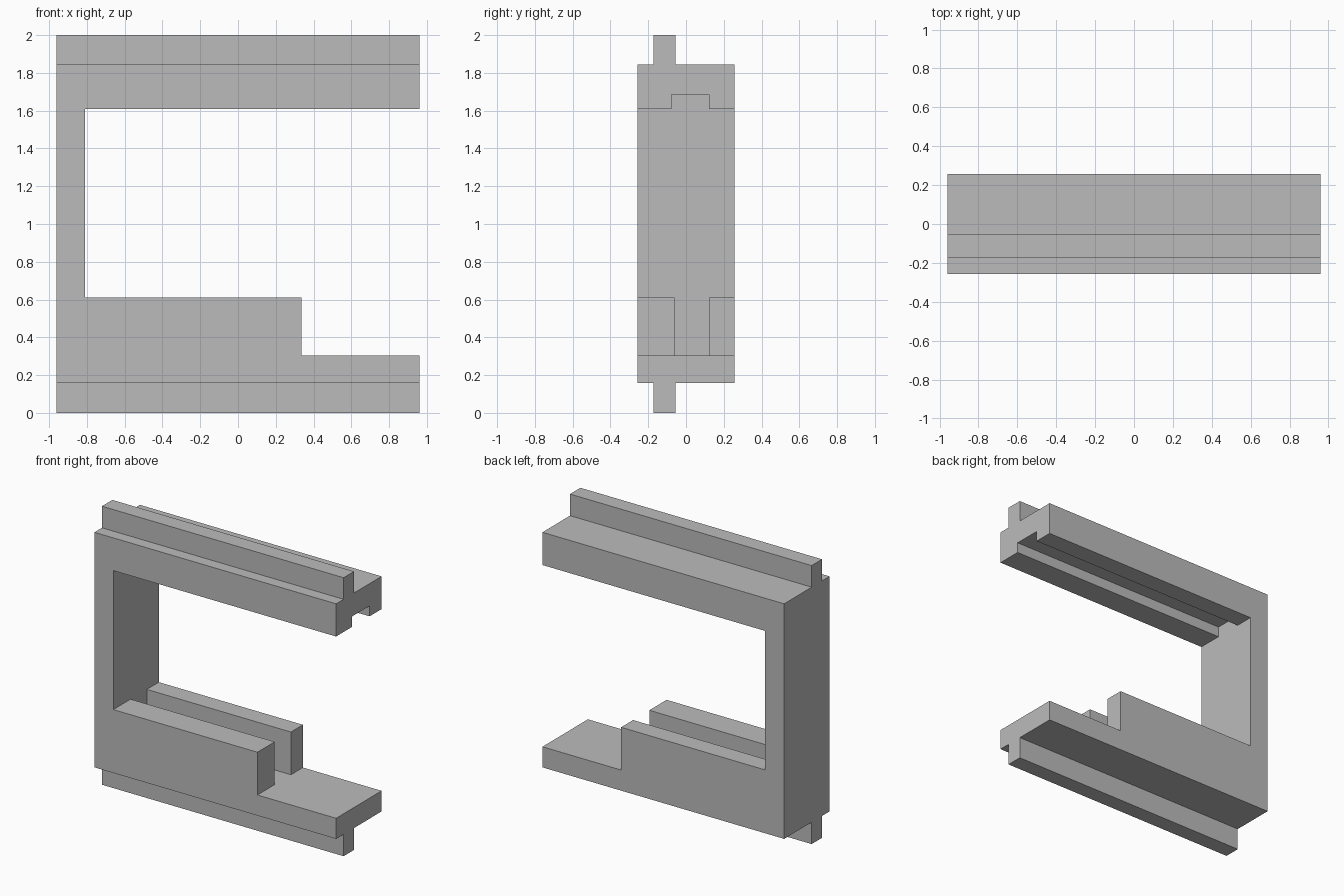
import bpy
import bmesh

cube = bpy.data.objects.get("Cube")
if cube:
    bpy.data.objects.remove(cube, do_unlink=True)

grey = bpy.data.materials.new("plain grey")
grey.use_nodes = True
colour = (0.5, 0.5, 0.5, 1)
grey.diffuse_color = colour
grey.node_tree.nodes["Principled BSDF"].inputs["Base Color"].default_value = colour


def extrude(name, outline, y0, y1):
    """Extrude a front outline of (x, z) points from y0 to y1."""
    bm = bmesh.new()
    face = bm.faces.new([bm.verts.new((x, y0, z)) for x, z in outline])
    result = bmesh.ops.extrude_face_region(bm, geom=[face])
    verts = [v for v in result["geom"] if isinstance(v, bmesh.types.BMVert)]
    bmesh.ops.translate(bm, verts=verts, vec=(0, y1 - y0, 0))
    bmesh.ops.recalc_face_normals(bm, faces=bm.faces)
    mesh = bpy.data.meshes.new(name)
    bm.to_mesh(mesh)
    bm.free()
    mesh.materials.append(grey)
    obj = bpy.data.objects.new(name, mesh)
    bpy.context.collection.objects.link(obj)
    return obj


def bar(name, x, y, z):
    return extrude(name, [(x[0], z[0]), (x[1], z[0]), (x[1], z[1]), (x[0], z[1])], *y)


END, POST, STEP = 0.96, -0.81, 0.335     # outer ends, post inner face, rail end
SIDE = 0.258                             # half depth
BASE, FLOOR, RAIL_TOP = 0.157, 0.305, 0.612
LIP, CEILING, ROOF = 1.61, 1.685, 1.845
TONGUE = (-0.173, -0.055)

# C-shaped frame: base plate, end post and top beam
extrude("frame", [(-END, BASE), (END, BASE), (END, FLOOR), (POST, FLOOR),
                  (POST, CEILING), (END, CEILING), (END, ROOF), (-END, ROOF)],
        -SIDE, SIDE)

# Pairs of rails above the base and lips below the beam, leaving the grooves
bar("front_rail", (POST, STEP), (-SIDE, -0.062), (FLOOR, RAIL_TOP))
bar("back_rail", (POST, STEP), (0.122, SIDE), (FLOOR, RAIL_TOP))
bar("front_lip", (POST, END), (-SIDE, -0.078), (LIP, CEILING))
bar("back_lip", (POST, END), (0.122, SIDE), (LIP, CEILING))

# Full-length tongues on top and underneath
bar("top_tongue", (-END, END), TONGUE, (ROOF, 2))
bar("bottom_tongue", (-END, END), TONGUE, (0, BASE))
